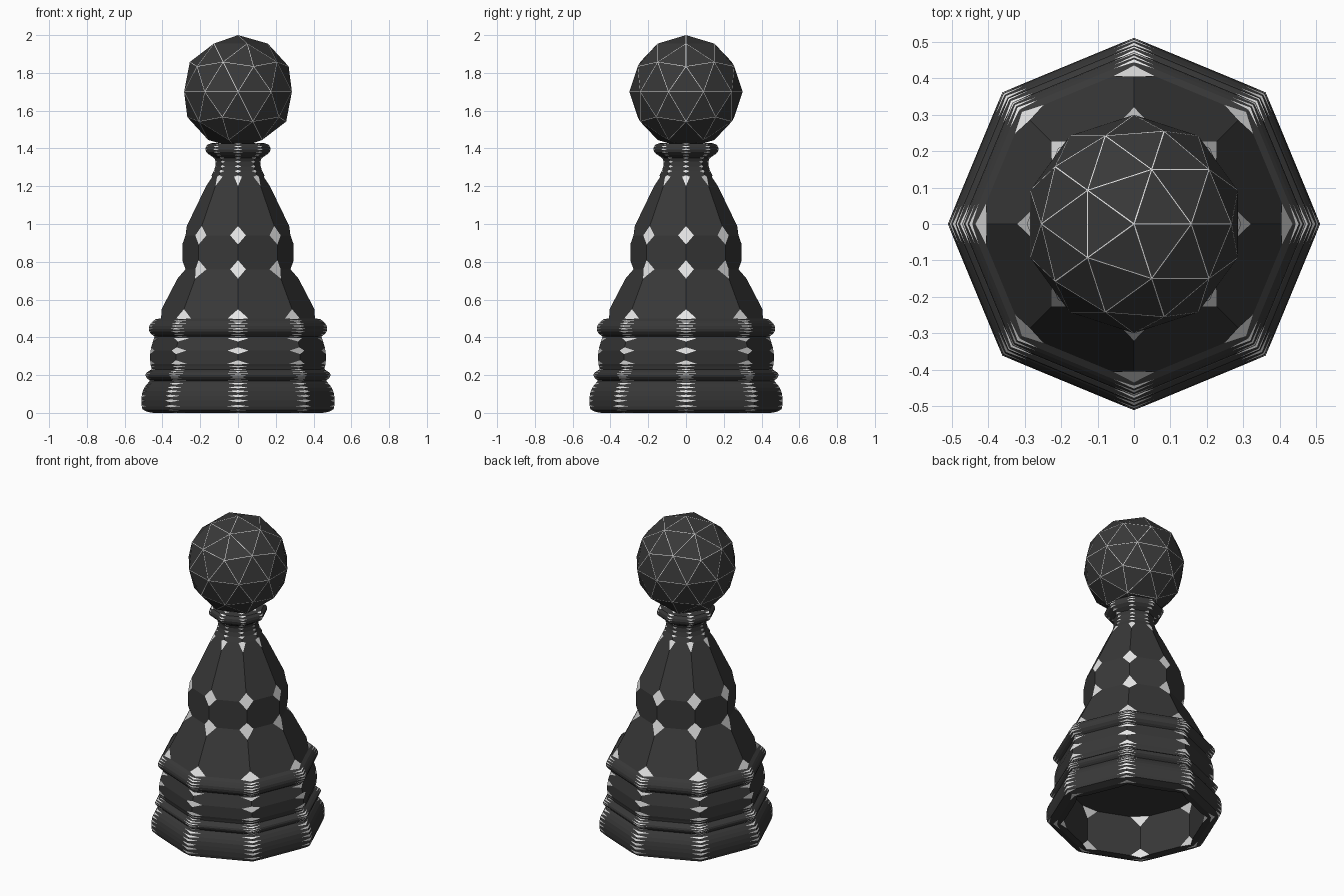
import bpy, bmesh, math
from mathutils import Vector

if "Cube" in bpy.data.objects:
    bpy.data.objects.remove(bpy.data.objects["Cube"])

SIDES = 8


def material(name, v):
    m = bpy.data.materials.new(name)
    m.diffuse_color = (v, v, v, 1)
    m.use_nodes = True
    m.node_tree.nodes["Principled BSDF"].inputs["Base Color"].default_value = m.diffuse_color
    return m


dark = material("charcoal", 0.04)
light = material("pale_grey", 0.8)


def add_object(name, bm):
    bmesh.ops.recalc_face_normals(bm, faces=bm.faces)
    me = bpy.data.meshes.new(name)
    bm.to_mesh(me)
    bm.free()
    me.materials.append(dark)
    me.materials.append(light)
    ob = bpy.data.objects.new(name, me)
    bpy.context.collection.objects.link(ob)
    return ob


def chipped_lathe(name, profile):
    """Octagonal turned body whose every corner is cut to a pale facet."""
    bm = bmesh.new()
    n = len(profile)

    def corner(j, k):
        r, z = profile[j]
        a = 2 * math.pi * k / SIDES
        return Vector((r * math.cos(a), r * math.sin(a), z))

    def toward(a, b, limit, share):
        d = b - a
        return bm.verts.new(a + d.normalized() * min(limit, share * d.length))

    chips = {}
    for j in range(n):
        for k in range(SIDES):
            c = corner(j, k)
            chips[j, k] = dict(
                L=toward(c, corner(j, k - 1), 0.06, 0.2),
                R=toward(c, corner(j, k + 1), 0.06, 0.2),
                U=toward(c, corner(j + 1, k), 0.055, 0.27) if j < n - 1 else None,
                D=toward(c, corner(j - 1, k), 0.055, 0.27) if j > 0 else None)
            f = bm.faces.new([chips[j, k][s] for s in "LDRU" if chips[j, k][s]])
            f.material_index = 1
    # dark panels between the chipped corners
    for j in range(n - 1):
        for k in range(SIDES):
            a, b = chips[j, k], chips[j, (k + 1) % SIDES]
            c, d = chips[j + 1, (k + 1) % SIDES], chips[j + 1, k]
            bm.faces.new([a["R"], b["L"], b["U"], c["D"], c["L"],
                          d["R"], d["D"], a["U"]])
    # end caps
    for j in (0, n - 1):
        bm.faces.new([chips[j, k][s] for k in range(SIDES) for s in "LR"])
    return add_object(name, bm)


# Body: hollow underside, moulded base, waist, neck and collar
chipped_lathe("pawn_body", [
    (0.42, 0.26), (0.42, 0.0), (0.46, 0.0), (0.505, 0.015), (0.51, 0.035),
    (0.512, 0.065), (0.51, 0.09), (0.505, 0.115), (0.495, 0.135), (0.48, 0.155),
    (0.465, 0.17), (0.478, 0.18), (0.487, 0.19), (0.49, 0.20), (0.487, 0.21),
    (0.475, 0.22), (0.457, 0.23), (0.46, 0.245), (0.465, 0.26), (0.465, 0.33),
    (0.445, 0.395), (0.442, 0.405), (0.457, 0.415), (0.47, 0.43), (0.473, 0.445),
    (0.47, 0.46), (0.46, 0.475), (0.45, 0.487), (0.43, 0.50),
    (0.295, 0.76), (0.295, 0.94),
    (0.145, 1.25), (0.128, 1.28), (0.12, 1.305), (0.118, 1.33), (0.125, 1.35),
    (0.15, 1.365), (0.168, 1.38), (0.173, 1.395), (0.17, 1.41), (0.158, 1.425),
    (0.12, 1.43)])

# Head: faceted ball with thin pale edge lines
bm = bmesh.new()
bmesh.ops.create_icosphere(bm, subdivisions=2, radius=0.3)
bmesh.ops.translate(bm, verts=bm.verts, vec=(0, 0, 1.7))
rims = bmesh.ops.inset_individual(bm, faces=bm.faces[:], thickness=0.003)["faces"]
for f in rims:
    f.material_index = 1
add_object("pawn_head", bm)
